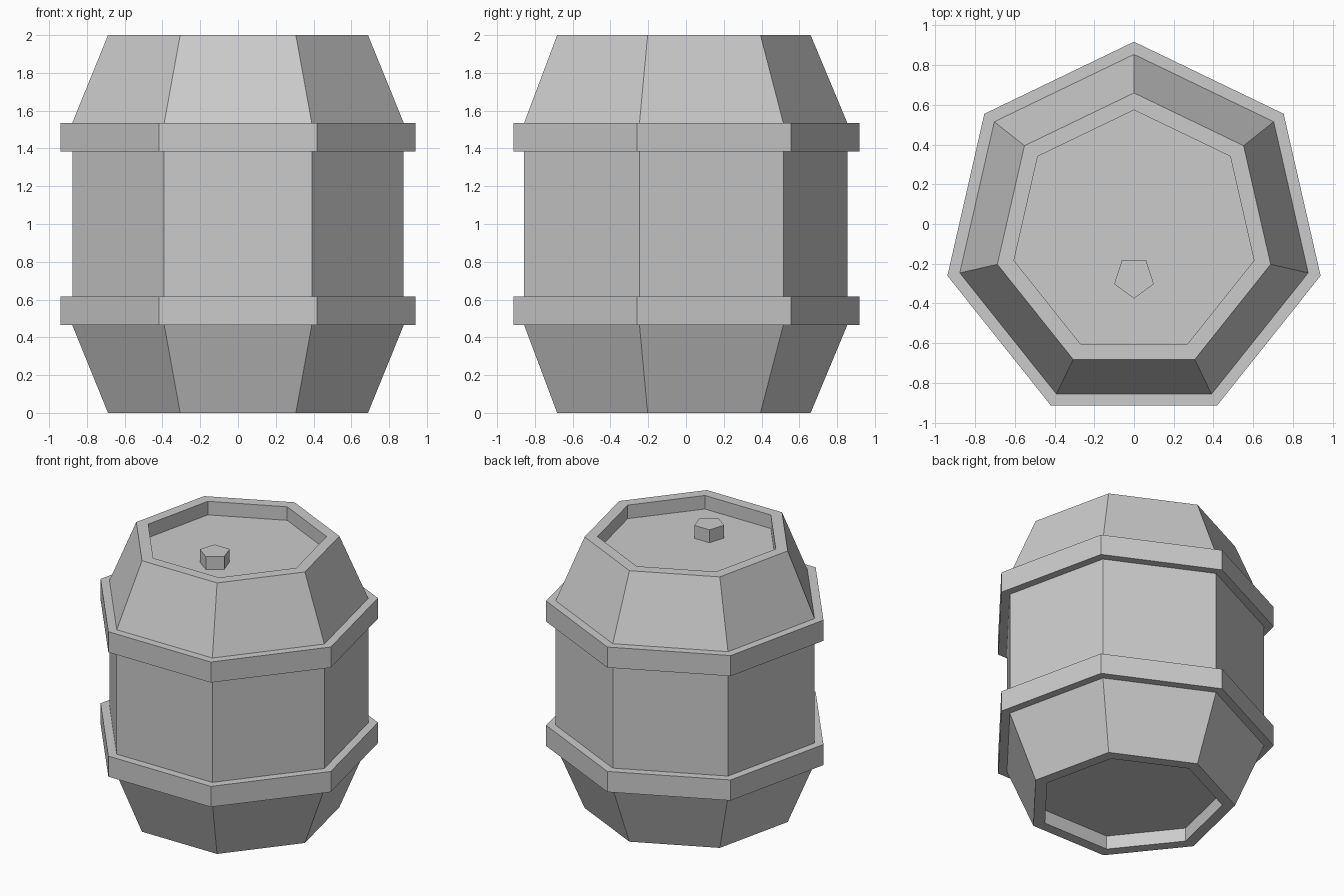
import bpy, bmesh
from math import sin, cos, pi

if "Cube" in bpy.data.objects:
    bpy.data.objects.remove(bpy.data.objects["Cube"])


def lathe(name, profile, sides, start, center):
    """Spin a (radius, z) profile into a closed, flat-faced prism-like solid."""
    bm = bmesh.new()
    rings = []
    for r, z in profile:
        angles = [start + 2 * pi * k / sides for k in range(sides)]
        rings.append([bm.verts.new((r * cos(a), r * sin(a), z)) for a in angles])
    for low, high in zip(rings, rings[1:]):
        for k in range(sides):
            n = (k + 1) % sides
            bm.faces.new((low[k], low[n], high[n], high[k]))
    bm.faces.new(rings[0][::-1])
    bm.faces.new(rings[-1])
    bmesh.ops.recalc_face_normals(bm, faces=bm.faces)
    mesh = bpy.data.meshes.new(name)
    bm.to_mesh(mesh)
    bm.free()
    obj = bpy.data.objects.new(name, mesh)
    obj.location = center
    bpy.context.collection.objects.link(obj)
    return obj


RIM, LID, BELLY, HOOP = 0.706, 0.62, 0.90, 0.964

# Lower half: recessed base, rim, tapered staves, extruded hoop, belly
lower = [(LID, 0.10), (LID, 0.0), (RIM, 0.0), (BELLY, 0.465),
         (HOOP, 0.465), (HOOP, 0.617), (BELLY, 0.617)]
# Upper half mirrors the lower one
upper = [(r, 2.0 - z) for r, z in reversed(lower)]
lathe("barrel_body", lower + upper, 7, pi / 2, (0, -0.046, 0))

# Plug on the recessed lid
lathe("bung_plug", [(0.105, 1.90), (0.105, 1.995)], 5, -pi / 2, (0, -0.27, 0))
